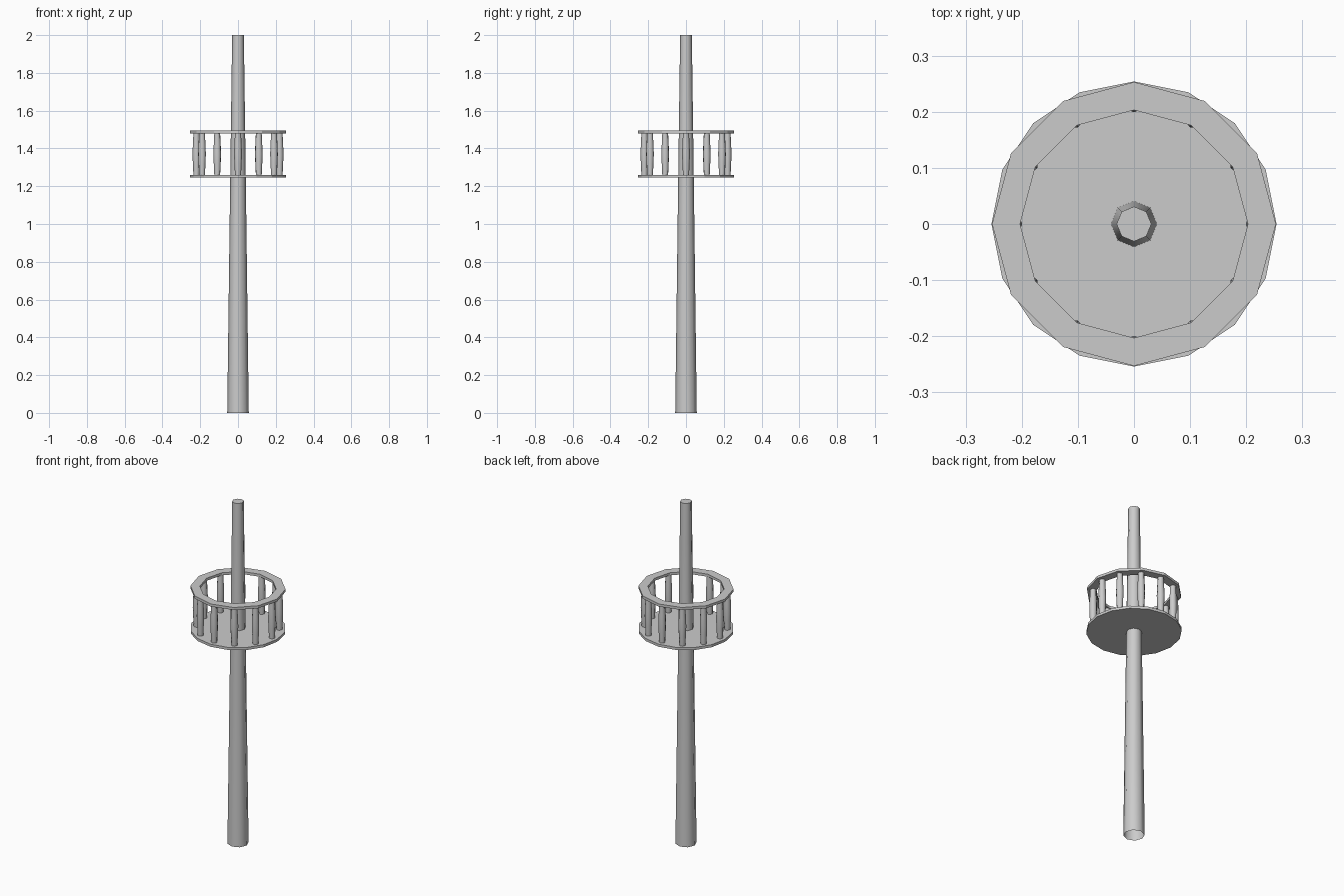
import bpy, bmesh, math

if "Cube" in bpy.data.objects:
    bpy.data.objects.remove(bpy.data.objects["Cube"])

def lathe(name, profile, sides, centre=(0, 0), closed=False, caps=(True, True), smooth=False, turn=0.0):
    """Revolve (radius, z) points about a vertical axis."""
    bm = bmesh.new()
    rings = []
    for r, z in profile:
        rings.append([bm.verts.new((centre[0] + r * math.cos(turn + 2 * math.pi * i / sides),
                                    centre[1] + r * math.sin(turn + 2 * math.pi * i / sides), z))
                      for i in range(sides)])
    pairs = list(zip(rings, rings[1:]))
    if closed:
        pairs.append((rings[-1], rings[0]))
    for a, b in pairs:
        for i in range(sides):
            j = (i + 1) % sides
            bm.faces.new((a[i], a[j], b[j], b[i]))
    if not closed:
        if caps[0]:
            bm.faces.new(rings[0][::-1])
        if caps[1]:
            bm.faces.new(rings[-1])
    bmesh.ops.recalc_face_normals(bm, faces=bm.faces)
    mesh = bpy.data.meshes.new(name)
    bm.to_mesh(mesh)
    bm.free()
    obj = bpy.data.objects.new(name, mesh)
    bpy.context.collection.objects.link(obj)
    if smooth:
        bpy.ops.object.select_all(action='DESELECT')
        obj.select_set(True)
        bpy.context.view_layer.objects.active = obj
        bpy.ops.object.shade_smooth_by_angle(angle=math.radians(50))
    return obj

# Tapered mast, open underneath
lathe("mast", [(0.057, 0), (0.041, 1.26), (0.031, 2.0)], 8, caps=(False, True), smooth=True)

# Lookout floor
lathe("platform", [(0.254, 1.245), (0.254, 1.26)], 16)

# Flat ring handrail
lathe("handrail", [(0.203, 1.48), (0.253, 1.48), (0.253, 1.495), (0.203, 1.495)], 12, closed=True)

# Barrel-shaped balusters under each corner of the handrail
for k in range(12):
    a = math.radians(30 * k)
    lathe(f"baluster_{k + 1:02d}",
          [(0.016, 1.26), (0.019, 1.32), (0.021, 1.37), (0.019, 1.42), (0.016, 1.48)],
          8, centre=(0.22 * math.cos(a), 0.22 * math.sin(a)), smooth=True, turn=a)
